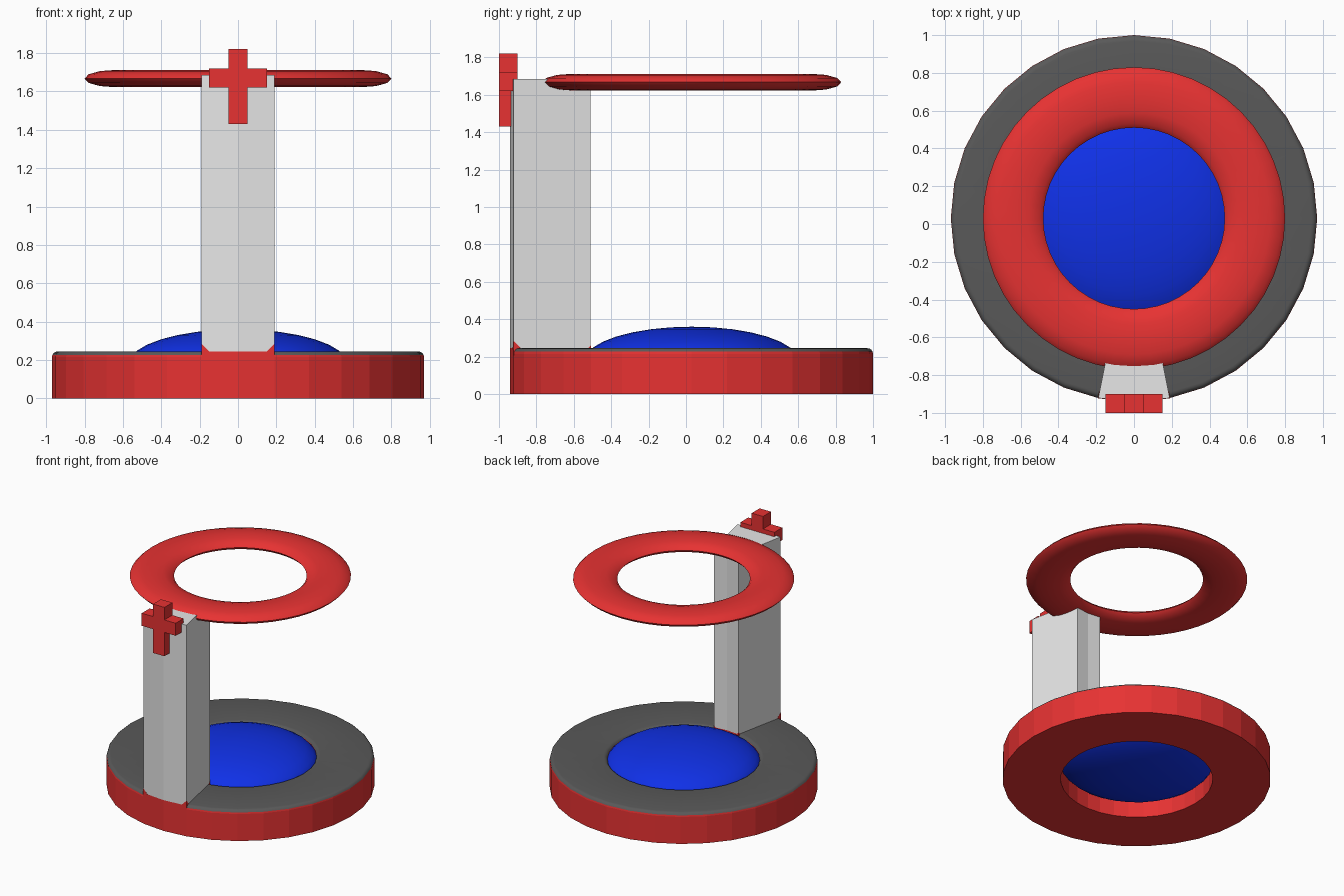
import bpy, bmesh, math
from mathutils import Vector, Matrix

if "Cube" in bpy.data.objects:
    bpy.data.objects.remove(bpy.data.objects["Cube"])

CY = 0.03            # centre line of the round parts
STEP = math.tau / 32


def material(name, rgb):
    m = bpy.data.materials.new(name)
    m.diffuse_color = (*rgb, 1)
    m.use_nodes = True
    m.node_tree.nodes["Principled BSDF"].inputs["Base Color"].default_value = m.diffuse_color
    return m


RED = material("red", (0.8, 0.032, 0.032))
DARK = material("dark_grey", (0.1, 0.1, 0.1))
LIGHT = material("light_grey", (0.8, 0.8, 0.8))
BLUE = material("blue", (0.005, 0.03, 0.8))


def make(name, bm, *mats):
    bmesh.ops.recalc_face_normals(bm, faces=bm.faces)
    me = bpy.data.meshes.new(name)
    bm.to_mesh(me)
    bm.free()
    for m in mats:
        me.materials.append(m)
    ob = bpy.data.objects.new(name, me)
    bpy.context.collection.objects.link(ob)
    return ob


def lathe(profile, segs):
    """Closed (radius, z) profile spun round the centre line."""
    bm = bmesh.new()
    rings = [[bm.verts.new((r * math.sin(i * math.tau / segs),
                            CY - r * math.cos(i * math.tau / segs), z))
              for r, z in profile] for i in range(segs)]
    n = len(profile)
    for i in range(segs):
        a, b = rings[i], rings[(i + 1) % segs]
        for j in range(n):
            k = (j + 1) % n
            bm.faces.new((a[j], b[j], b[k], a[k]))
    return bm


def prism(points, offset):
    """Extrude a flat outline along an offset vector."""
    bm = bmesh.new()
    f = bm.faces.new([bm.verts.new(p) for p in points])
    new = bmesh.ops.extrude_face_region(bm, geom=[f], use_keep_orig=True)["geom"]
    bmesh.ops.translate(bm, vec=offset,
                        verts=[g for g in new if isinstance(g, bmesh.types.BMVert)])
    return bm


def polar(r, k, z):
    return Vector((r * math.sin(k * STEP), CY - r * math.cos(k * STEP), z))


def sector(z0, z1):
    pts = [polar(0.97, k, z0) for k in (-1, 0, 1)] + [polar(0.55, k, z0) for k in (1, 0, -1)]
    return prism(pts, (0, 0, z1 - z0))


# Base ring with rounded top edges; the upward-facing skin is dark grey
R, TOP, B = (0.55, 0.97), 0.245, 0.03
arc = [math.radians(22.5 * i) for i in range(5)]
profile = [(R[0], 0), (R[1], 0)]
profile += [(R[1] - B + B * math.cos(a), TOP - B + B * math.sin(a)) for a in arc]
profile += [(R[0] + B - B * math.cos(a), TOP - B + B * math.sin(a)) for a in reversed(arc)]
bm = lathe(profile, 32)
bmesh.ops.recalc_face_normals(bm, faces=bm.faces)
for f in bm.faces:
    f.normal_update()
    if f.normal.z > 0.5:
        f.material_index = 1
        f.smooth = True
for e in bm.edges:
    if len({f.material_index for f in e.link_faces}) > 1:
        e.smooth = False
make("base_ring", bm, RED, DARK)

# Flattened blue dome sitting in the hole
bm = bmesh.new()
bmesh.ops.create_uvsphere(bm, u_segments=32, v_segments=16, radius=1,
                          matrix=Matrix.Translation((0, CY, 0.18)) @ Matrix.Diagonal((0.57, 0.57, 0.18, 1)))
for f in bm.faces:
    f.smooth = True
make("dome", bm, BLUE)

# Column rising from a two-facet wedge of the base, on a red foot
make("column_foot", sector(0.15, TOP), RED)
make("column", sector(TOP, 1.685), LIGHT)

# Small red chips at the column's bottom corners
bm = bmesh.new()
for side in (-1, 1):
    for r, inward, s in ((0.972, -1, 0.04), (0.548, 1, 0.016)):
        p = polar(r, side * 1.01, TOP)
        q = polar(r + inward * s, side * 1.01, TOP)
        along = polar(r, 0, TOP) - p
        pts = [p + Vector((0, 0, s)), p - Vector((0, 0, s)), q, p + along.normalized() * s, p]
        hull = bmesh.ops.convex_hull(bm, input=[bm.verts.new(v) for v in pts])
        bmesh.ops.delete(bm, geom=hull["geom_interior"], context='VERTS')
make("corner_chips", bm, RED)

# Floating flattened top ring
ring = [(0.64 + 0.16 * math.cos(math.tau * i / 12), 1.667 + 0.045 * math.sin(math.tau * i / 12))
        for i in range(12)]
top_ring = make("top_ring", lathe(ring, 48), RED)
bpy.context.view_layer.objects.active = top_ring
top_ring.select_set(True)
bpy.ops.object.shade_smooth_by_angle(angle=math.radians(35))

# Cross plate on the column front
a, b, z0, z1, z2, z3 = 0.05, 0.15, 1.43, 1.62, 1.72, 1.82
half = [(a, z0), (a, z1), (b, z1), (b, z2), (a, z2), (a, z3)]
outline = half + [(-x, z) for x, z in reversed(half)]
make("cross", prism([(x, -1.0, z) for x, z in outline], (0, 0.1, 0)), RED)
